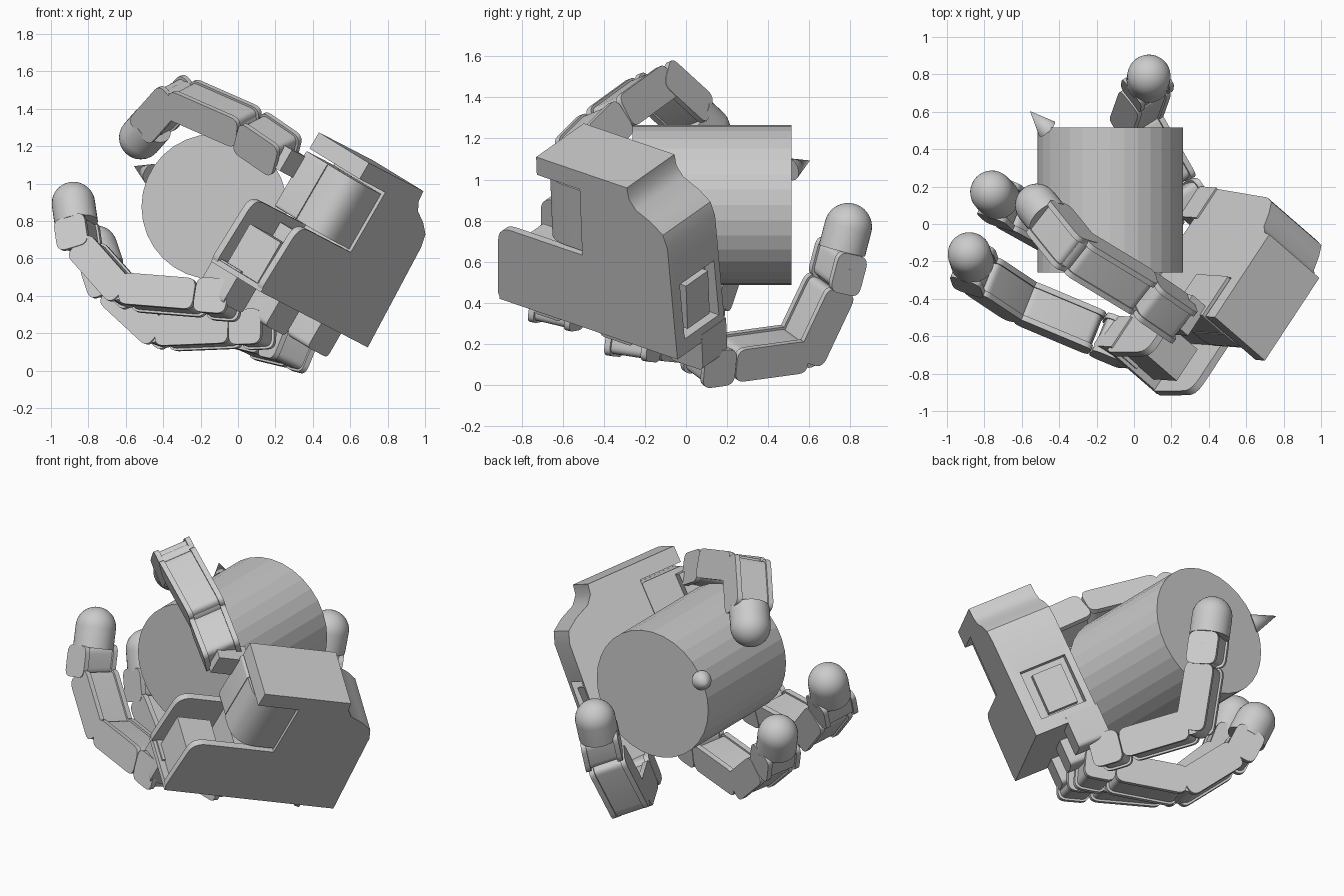
import bpy, bmesh, math
from mathutils import Vector as V

if "Cube" in bpy.data.objects:
    bpy.data.objects.remove(bpy.data.objects["Cube"])

# palm frame: a = across the fingers, b = wrist to fingers, w = out of the back
O = V((0.70, -0.73, 1.11))
A = V((0.529, 0.803, -0.274)).normalized()
W = V((0.72, -0.54, -0.437))
W = (W - A * W.dot(A)).normalized()
B = A.cross(W)


def finish(name, bm, smooth=True):
    bmesh.ops.recalc_face_normals(bm, faces=bm.faces)
    me = bpy.data.meshes.new(name)
    bm.to_mesh(me)
    bm.free()
    ob = bpy.data.objects.new(name, me)
    bpy.context.collection.objects.link(ob)
    if smooth:
        bpy.context.view_layer.objects.active = ob
        ob.select_set(True)
        bpy.ops.object.shade_smooth_by_angle(angle=math.radians(30))
        ob.select_set(False)
    return ob


def rounded(pts, radii, n=5):
    """Round each corner of a 2D outline with a small curve."""
    out = []
    for i, p in enumerate(pts):
        r = radii if isinstance(radii, (int, float)) else radii[i]
        p = V(p)
        if r <= 0:
            out.append(p)
            continue
        q0 = p + (V(pts[i - 1]) - p).normalized() * r
        q1 = p + (V(pts[(i + 1) % len(pts)]) - p).normalized() * r
        for k in range(n + 1):
            t = k / n
            out.append(q0 * (1 - t) ** 2 + p * 2 * t * (1 - t) + q1 * t * t)
    return out


def prism(name, pts, d0, d1, o=O, x=A, y=B, z=W):
    """Extrude a 2D outline in the x/y axes from d0 to d1 along z."""
    bm = bmesh.new()
    lo, hi = ([bm.verts.new(o + x * p[0] + y * p[1] + z * d) for p in pts] for d in (d0, d1))
    bm.faces.new(lo)
    bm.faces.new(hi)
    n = len(pts)
    for i in range(n):
        j = (i + 1) % n
        bm.faces.new((lo[i], lo[j], hi[j], hi[i]))
    return finish(name, bm)


def rect(x0, x1, y0, y1):
    return [(x0, y0), (x1, y0), (x1, y1), (x0, y1)]


def rod(name, p0, p1, r0, r1, seg=32, smooth=True):
    bm = bmesh.new()
    d = p1 - p0
    bmesh.ops.create_cone(bm, cap_ends=True, segments=seg, radius1=r0, radius2=r1, depth=d.length)
    ob = finish(name, bm, smooth)
    ob.rotation_mode = 'QUATERNION'
    ob.rotation_quaternion = d.to_track_quat('Z', 'Y')
    ob.location = (p0 + p1) / 2
    return ob


# held cylinder and the small cone marker on its rim
rod("held_cylinder", V((-0.127, -0.26, 0.876)), V((-0.127, 0.515, 0.876)), 0.389, 0.389, 32, False)
rod("cone_marker", V((-0.465, 0.508, 1.05)), V((-0.556, 0.604, 1.093)), 0.057, 0.0, 20)

# main palm body with the waisted wrist side
body = [(0.26, 0), (0.55, 0), (0.56, 0.06), (0.60, 0.11), (0.69, 0.15), (0.76, 0.20), (0.785, 0.27),
        (0.82, 0.88), (0.26, 0.88)]
palm = prism("palm_body", body, -0.39, 0)
cut = prism("side_pocket_cutter", rect(0.74, 0.95, 0.50, 0.80), -0.35, -0.07)
cut.hide_render = True
cut.hide_viewport = True
m = palm.modifiers.new("side_pocket", 'BOOLEAN')
m.object = cut
m.solver = 'EXACT'
prism("side_pocket_motor", rect(0.70, 0.79, 0.54, 0.78), -0.31, -0.13)
prism("wrist_bar", rect(0, 0.27, 0, 0.10), -0.39, 0)

# lobe of the palm: two thin plates around recessed motors
lobe = rounded([(0.27, 0.47), (0.27, 0.88), (-0.27, 0.88), (-0.25, 0.47)], [0, 0, 0.05, 0.08])
prism("lobe_back_plate", lobe, -0.04, 0)
prism("lobe_inner_plate", lobe, -0.39, -0.35)
prism("lobe_floor", rect(-0.26, 0.27, 0.85, 0.88), -0.39, 0)
prism("lobe_motor", rect(-0.22, -0.01, 0.60, 0.86), -0.32, -0.08)
prism("lobe_motor_middle", rect(0.05, 0.26, 0.52, 0.86), -0.36, -0.03)

# thumb motor standing in the palm cutout, rounded at its rear edge
motor = rounded(rect(0.0, 0.26, -0.17, 0.17), 0.015)
prism("thumb_motor_front", motor, -0.40, -0.235, O + B * 0.29)
prism("thumb_motor_rear", rounded(rect(0.0, 0.27, -0.23, -0.02), [0, 0, 0, 0.15], 8), 0.12, 0.46, O, A, W, B)
prism("thumb_bracket", rect(-0.13, 0.06, 0.15, 0.28), -0.50, -0.39)


def link(name, p0, p1, n, back, front, h=0.085):
    """A finger link: rounded core between two side plates."""
    d = p1 - p0
    L = d.length
    d.normalize()
    s = n.cross(d)
    prism(name + "_core", rounded(rect(-back + 0.015, L - front - 0.01, -h + 0.012, h - 0.012), 0.04),
          -0.09, 0.09, p0, d, s, n)
    side = rounded(rect(-back, L - front, -h, h), 0.05)
    for k in (-1, 1):
        prism(name + "_side", side, k * 0.082, k * 0.112, p0, d, s, n)
    rod(name + "_pin", p0 - n * 0.1, p0 + n * 0.1, 0.065, 0.065, 20)


def fingertip(name, p0, p1):
    """Cylinder with a domed end whose centre is p1."""
    d = (p1 - p0).normalized()
    bm = bmesh.new()
    prof = [(0.0, -0.12), (0.116, -0.12)] + [(0.116 * math.cos(t * math.pi / 20), 0.116 * math.sin(t * math.pi / 20))
                                             for t in range(11)]
    vs = [bm.verts.new((r, 0, z)) for r, z in prof]
    es = [bm.edges.new(e) for e in zip(vs, vs[1:])]
    bmesh.ops.spin(bm, geom=vs + es, axis=(0, 0, 1), cent=(0, 0, 0), steps=32, angle=2 * math.pi)
    bmesh.ops.remove_doubles(bm, verts=bm.verts, dist=1e-4)
    ob = finish(name, bm)
    ob.rotation_mode = 'QUATERNION'
    ob.rotation_quaternion = d.to_track_quat('Z', 'Y')
    ob.location = p1


def finger(name, knuckle, p1, p2, p3, tip):
    """Chain of links; the hinge axis is the normal of the bending plane."""
    p = [V(q) for q in (knuckle, p1, p2, p3, tip)]
    bend = p[4] if name == "thumb" else p[3]
    n = (p[2] - p[1]).cross(bend - p[2]).normalized()
    link(name + "_knuckle", p[0], p[1], n, 0.10, 0.075, 0.095)
    link(name + "_proximal", p[1], p[2], n, 0.07, 0.02)
    if name != "thumb":
        link(name + "_middle", p[2], p[3], n, 0.04, 0.05)
    link(name + "_distal", p[3], p[4], n, 0.06, 0.10, 0.09)
    fingertip(name + "_tip", p[3], p[4])


def split(p0, p2, t=0.30):
    return tuple(V(p0).lerp(V(p2), t))


# three fingers along the palm edge
for name, k, j2, j3, tip in [
    ("near_finger", (-0.11, -0.62, 0.38), (-0.61, -0.41, 0.42), (-0.85, -0.25, 0.69), (-0.88, -0.16, 0.893)),
    ("middle_finger", (0.07, -0.25, 0.22), (-0.42, -0.05, 0.20), (-0.69, 0.10, 0.45), (-0.76, 0.17, 0.66)),
    ("far_finger", (0.26, 0.12, 0.12), (0.01, 0.56, 0.18), (0.07, 0.73, 0.54), (0.08, 0.79, 0.77)),
]:
    finger(name, k, split(k, j2), j2, j3, tip)

# finger base blocks between the palm edge and the knuckles
for a in (-0.14, 0.295, 0.72):
    prism("finger_base", rounded(rect(a - 0.10, a + 0.10, 0.84, 1.04), [0, 0, 0.03, 0.03]), -0.40, -0.20)

# thumb arching over the cylinder
finger("thumb", (0.19, -0.47, 1.19), (0.0, -0.34, 1.32), (-0.33, -0.14, 1.465), (-0.33, -0.135, 1.46),
       (-0.52, 0.10, 1.245))
